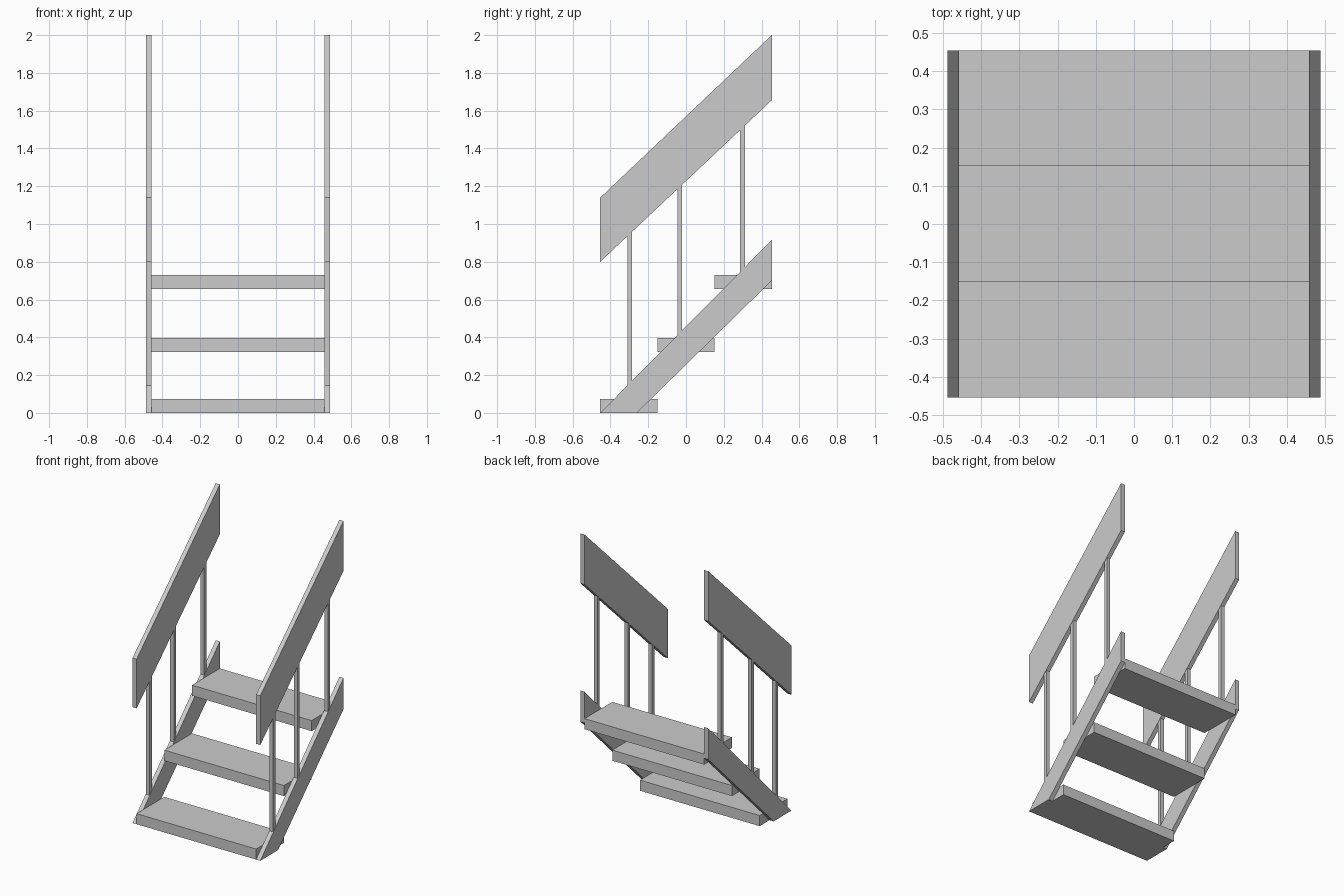
import bpy, bmesh

if "Cube" in bpy.data.objects:
    bpy.data.objects.remove(bpy.data.objects["Cube"])

INNER, OUTER = 0.457, 0.488   # side boards, x range
HALF = 0.454                  # half depth in y


def prism(name, profile, x0, x1):
    """Extrude a (y, z) profile from x0 to x1."""
    bm = bmesh.new()
    face = bm.faces.new([bm.verts.new((x0, y, z)) for y, z in profile])
    ext = bmesh.ops.extrude_face_region(bm, geom=[face])
    verts = [v for v in ext["geom"] if isinstance(v, bmesh.types.BMVert)]
    bmesh.ops.translate(bm, verts=verts, vec=(x1 - x0, 0, 0))
    bmesh.ops.recalc_face_normals(bm, faces=bm.faces)
    mesh = bpy.data.meshes.new(name)
    bm.to_mesh(mesh)
    bm.free()
    obj = bpy.data.objects.new(name, mesh)
    bpy.context.collection.objects.link(obj)
    return obj


def lerp_z(y, z0, z1):
    """Height at y on a line from the front end to the back end."""
    return z0 + (z1 - z0) * (y + HALF) / (2 * HALF)


# Treads
depth = 2 * HALF / 3
for i, z in enumerate((0.0, 0.323, 0.656)):
    y = -HALF + i * depth
    prism(f"tread_{i + 1}",
          [(y, z), (y + depth, z), (y + depth, z + 0.073), (y, z + 0.073)],
          -INNER, INNER)

stringer = [(-HALF, 0.0), (-0.26, 0.0), (HALF, 0.70), (HALF, 0.915)]
rail = [(-HALF, 0.80), (HALF, 1.655), (HALF, 2.0), (-HALF, 1.14)]

for side, s in (("left", -1), ("right", 1)):
    # Sloping stringer and handrail board
    prism(f"{side}_stringer", stringer, s * INNER, s * OUTER)
    prism(f"{side}_handrail", rail, s * INNER, s * OUTER)
    # Balusters, ends cut to the slopes
    for i, y in enumerate((-0.298, -0.033, 0.299)):
        a, b = y - 0.0125, y + 0.0125
        prism(f"{side}_baluster_{i + 1}",
              [(a, lerp_z(a, 0.0, 0.915)), (b, lerp_z(b, 0.0, 0.915)),
               (b, lerp_z(b, 0.80, 1.655)), (a, lerp_z(a, 0.80, 1.655))],
              s * 0.459, s * 0.486)
